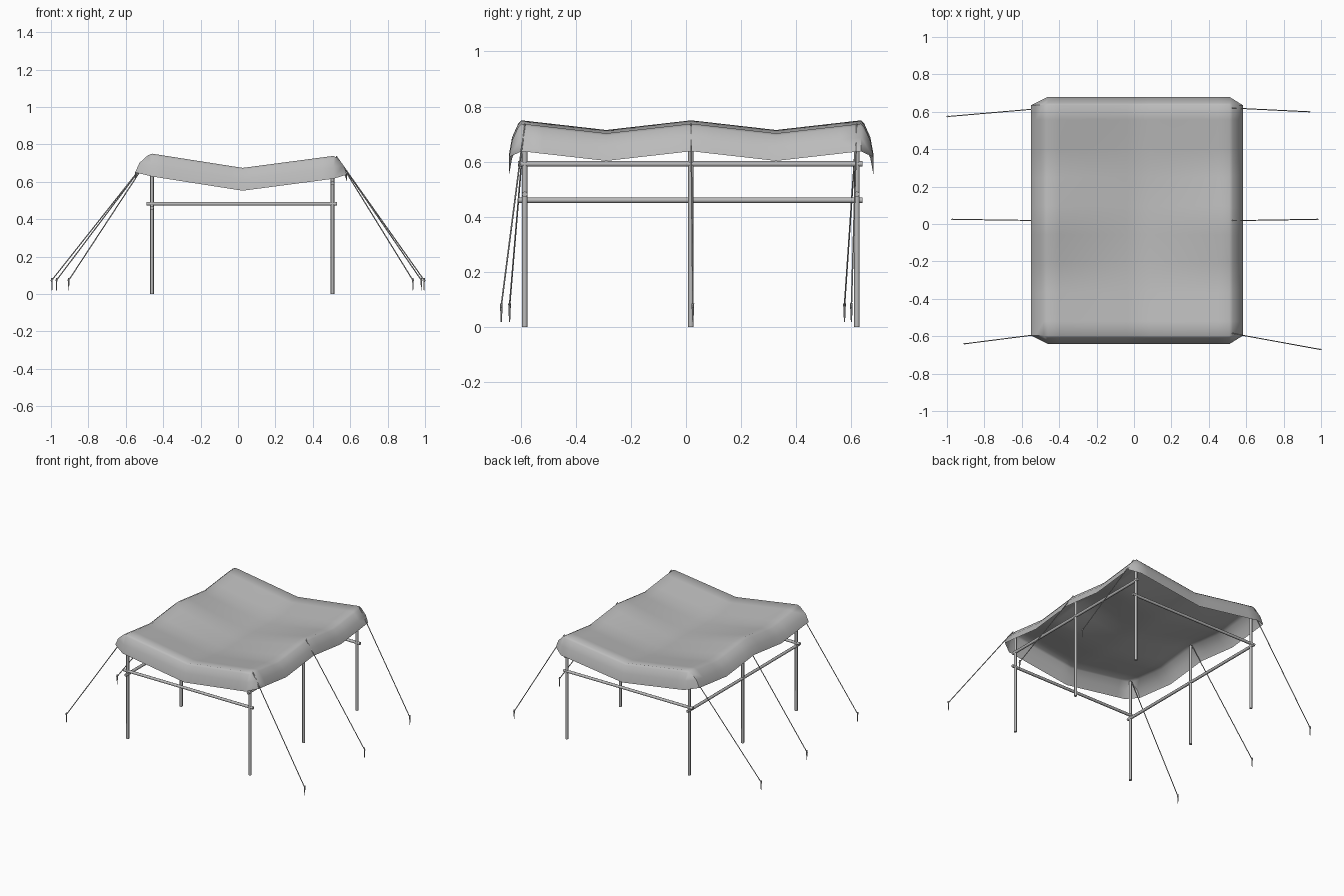
import bpy, bmesh, math
from mathutils import Vector

if "Cube" in bpy.data.objects:
    bpy.data.objects.remove(bpy.data.objects["Cube"], do_unlink=True)

grey = bpy.data.materials.new("light grey")
grey.use_nodes = True
colour = (0.5, 0.5, 0.5, 1)
grey.diffuse_color = colour
grey.node_tree.nodes["Principled BSDF"].inputs["Base Color"].default_value = colour

LEFT, RIGHT = 0.505, -0.46          # post rows
ROWS = {"front": -0.585, "middle": 0.018, "back": 0.62}


def finish(bm, name, angle=40):
    mesh = bpy.data.meshes.new(name)
    bmesh.ops.recalc_face_normals(bm, faces=bm.faces)
    bm.to_mesh(mesh)
    bm.free()
    ob = bpy.data.objects.new(name, mesh)
    bpy.context.collection.objects.link(ob)
    mesh.materials.append(grey)
    bpy.ops.object.select_all(action='DESELECT')
    ob.select_set(True)
    bpy.context.view_layer.objects.active = ob
    bpy.ops.object.shade_smooth_by_angle(angle=math.radians(angle))
    return ob


def rod(name, a, b, r1, r2=None, sides=8):
    """Round bar from point a to point b."""
    a, b = Vector(a), Vector(b)
    d = b - a
    bm = bmesh.new()
    bmesh.ops.create_cone(bm, cap_ends=True, segments=sides, radius1=r1,
                          radius2=r1 if r2 is None else r2, depth=d.length)
    bm.transform(d.to_track_quat('Z', 'Y').to_matrix().to_4x4())
    bmesh.ops.translate(bm, verts=bm.verts, vec=(a + b) / 2)
    return finish(bm, name, 50)


# Cloth canopy: sagging sheet with drooping flaps and cut corners
N = 16                               # cells between the folds
X0, X1, Y0, Y1 = RIGHT, 0.51, -0.597, 0.635


def cloth_height(u, v):
    dip_x = 1 - abs(2 * u - 1)
    dip_y = 1 - abs(1 - (2 * v) % 1 * 2)
    belly = math.sin(math.pi * u) * math.sin(math.pi * v)
    ridge = 0.75 - 0.012 * u
    return ridge - 0.07 * dip_x - 0.035 * dip_y * (1 - 0.7 * dip_x) - 0.035 * belly


# Flap shape: outward fraction and drop fraction for each ring
RINGS = [(0.0, 0.0), (0.25, 0.09), (0.75, 0.5), (1.0, 1.0)]
K = len(RINGS) - 1


def split(i):
    """Fraction along the sheet, ring number and outward direction."""
    if i < 0:
        return 0.0, -i, -1
    if i > N:
        return 1.0, i - N, 1
    return i / N, 0, 0


bm = bmesh.new()
grid = {}
for i in range(-K, N + K + 1):
    for j in range(-K, N + K + 1):
        u, ku, su = split(i)
        v, kv, sv = split(j)
        if ku and kv:
            continue
        x = X0 + (X1 - X0) * u + su * RINGS[ku][0] * (0.09 if su < 0 else 0.072)
        y = Y0 + (Y1 - Y0) * v + sv * RINGS[kv][0] * 0.045
        z = cloth_height(u, v) - RINGS[ku][1] * 0.1 - RINGS[kv][1] * 0.122
        grid[i, j] = bm.verts.new((x, y, z))
for i in range(-K, N + K):
    for j in range(-K, N + K):
        corners = [(i, j), (i + 1, j), (i + 1, j + 1), (i, j + 1)]
        if all(c in grid for c in corners):
            bm.faces.new([grid[c] for c in corners])
for ci, si in ((0, -1), (N, 1)):
    for cj, sj in ((0, -1), (N, 1)):
        for k in range(K):
            a, b = grid[ci + si * k, cj], grid[ci, cj + sj * k]
            c, d = grid[ci, cj + sj * (k + 1)], grid[ci + si * (k + 1), cj]
            bm.faces.new([a, c, d] if k == 0 else [a, b, c, d])
finish(bm, "cloth_canopy", 60)

# Upright posts
for row, y in ROWS.items():
    for side, x in (("left", LEFT), ("right", RIGHT)):
        rod(f"{row}_{side}_post", (x, y, 0), (x, y, 0.73), 0.01)

# Horizontal rails
for row in ("front", "back"):
    rod(f"{row}_rail", (-0.49, ROWS[row], 0.482), (0.53, ROWS[row], 0.482), 0.01)
for side, x, z in (("left", LEFT, 0.592), ("right", RIGHT, 0.46)):
    rod(f"{side}_rail", (x, -0.61, z), (x, 0.64, z), 0.01)

# Guy ropes and ground stakes
STAKES = {
    ("front", "right"): (-0.905, -0.64), ("front", "left"): (0.995, -0.67),
    ("middle", "right"): (-0.97, 0.025), ("middle", "left"): (0.98, 0.025),
    ("back", "right"): (-0.995, 0.575), ("back", "left"): (0.935, 0.6),
}
for (row, side), (x, y) in STAKES.items():
    s = 1 if side == "left" else -1
    top = (0.525 if s > 0 else -0.47, ROWS[row], 0.737)
    rod(f"{row}_{side}_rope", top, (x - s * 0.003, y, 0.078), 0.003, sides=6)
    rod(f"{row}_{side}_stake", (x, y, 0.018), (x, y, 0.085), 0.002, 0.005, 6)
    rod(f"{row}_{side}_stake_hook", (x, y, 0.08), (x + s * 0.005, y, 0.07), 0.003, sides=6)
